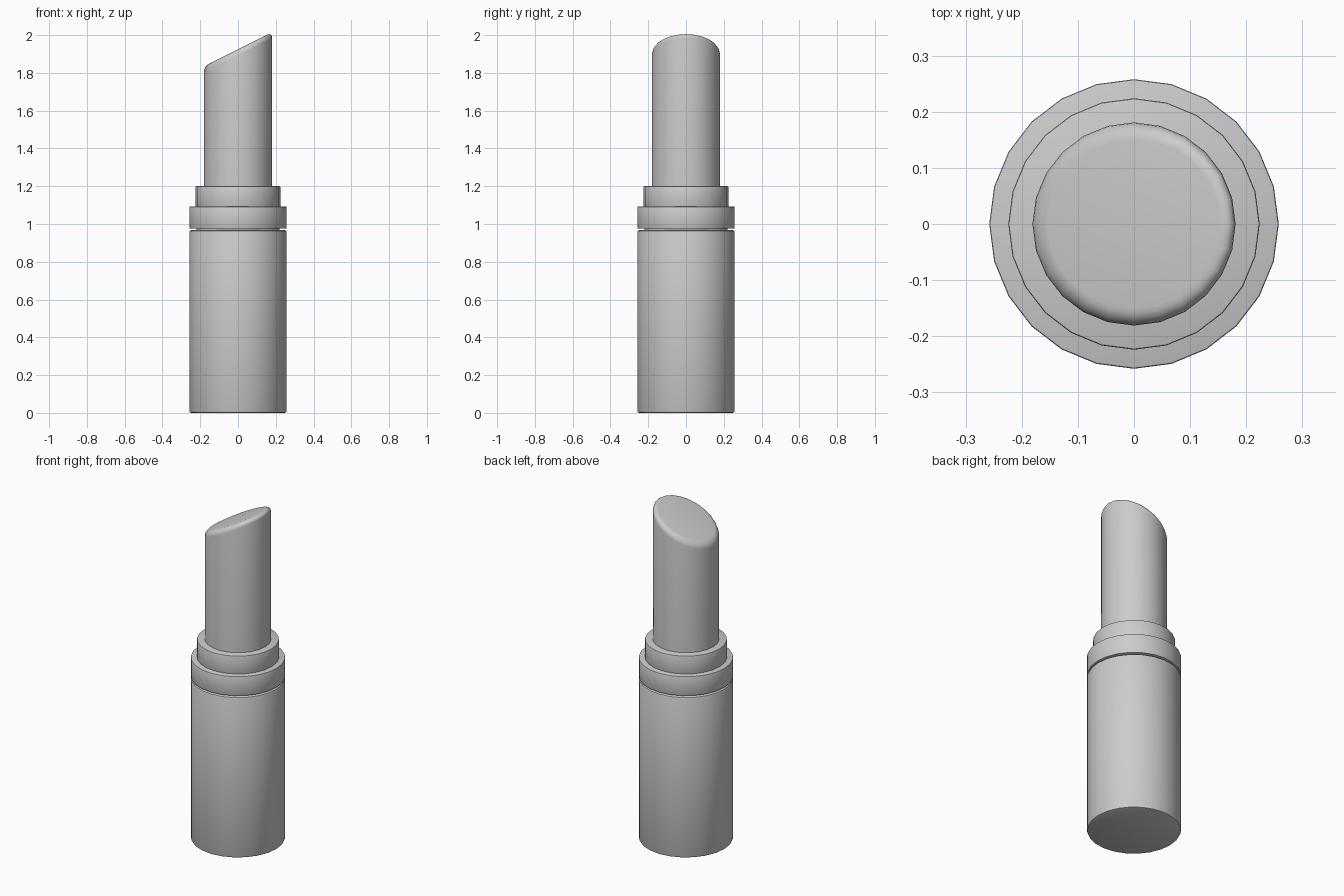
import bpy, bmesh, math

SIDES = 24

cube = bpy.data.objects.get("Cube")
if cube:
    bpy.data.objects.remove(cube, do_unlink=True)

# Single plain grey material
grey = bpy.data.materials.new("plain_grey")
grey.use_nodes = True
colour = (0.6, 0.6, 0.6, 1)
grey.diffuse_color = colour
grey.node_tree.nodes["Principled BSDF"].inputs["Base Color"].default_value = colour


def cylinder(name, radius, bottom, top, bevel, segments=2, slope=0, ends="both"):
    """Upright cylinder with rounded rims; slope tilts the top along x."""
    bm = bmesh.new()
    bmesh.ops.create_cone(bm, cap_ends=True, segments=SIDES, radius1=radius,
                          radius2=radius, depth=top - bottom)
    bmesh.ops.translate(bm, verts=bm.verts, vec=(0, 0, (top + bottom) / 2))
    middle = (top + bottom) / 2
    for v in bm.verts:
        if v.co.z > middle:
            v.co.z += slope * v.co.x
    rims = [e for e in bm.edges
            if all(v.co.z > middle for v in e.verts)
            or (ends == "both" and all(v.co.z < middle for v in e.verts))]
    bmesh.ops.bevel(bm, geom=rims, offset=bevel, offset_type="OFFSET",
                    segments=segments, profile=0.5, affect="EDGES")
    mesh = bpy.data.meshes.new(name)
    bm.to_mesh(mesh)
    bm.free()
    mesh.materials.append(grey)
    obj = bpy.data.objects.new(name, mesh)
    bpy.context.collection.objects.link(obj)
    bpy.ops.object.select_all(action="DESELECT")
    obj.select_set(True)
    bpy.context.view_layer.objects.active = obj
    bpy.ops.object.shade_smooth_by_angle(angle=math.radians(35))
    return obj


# Case, from the base upwards
cylinder("base_case", 0.258, 0, 0.967, 0.01)
cylinder("neck_core", 0.22, 0.95, 1.0, 0.002)
cylinder("lower_ring", 0.258, 0.975, 1.092, 0.004)
cylinder("upper_collar", 0.224, 1.08, 1.2, 0.004)

# Slanted lipstick with a rounded rim
cylinder("lipstick_bullet", 0.181, 1.15, 1.925, 0.03, 5, slope=0.5, ends="top")
